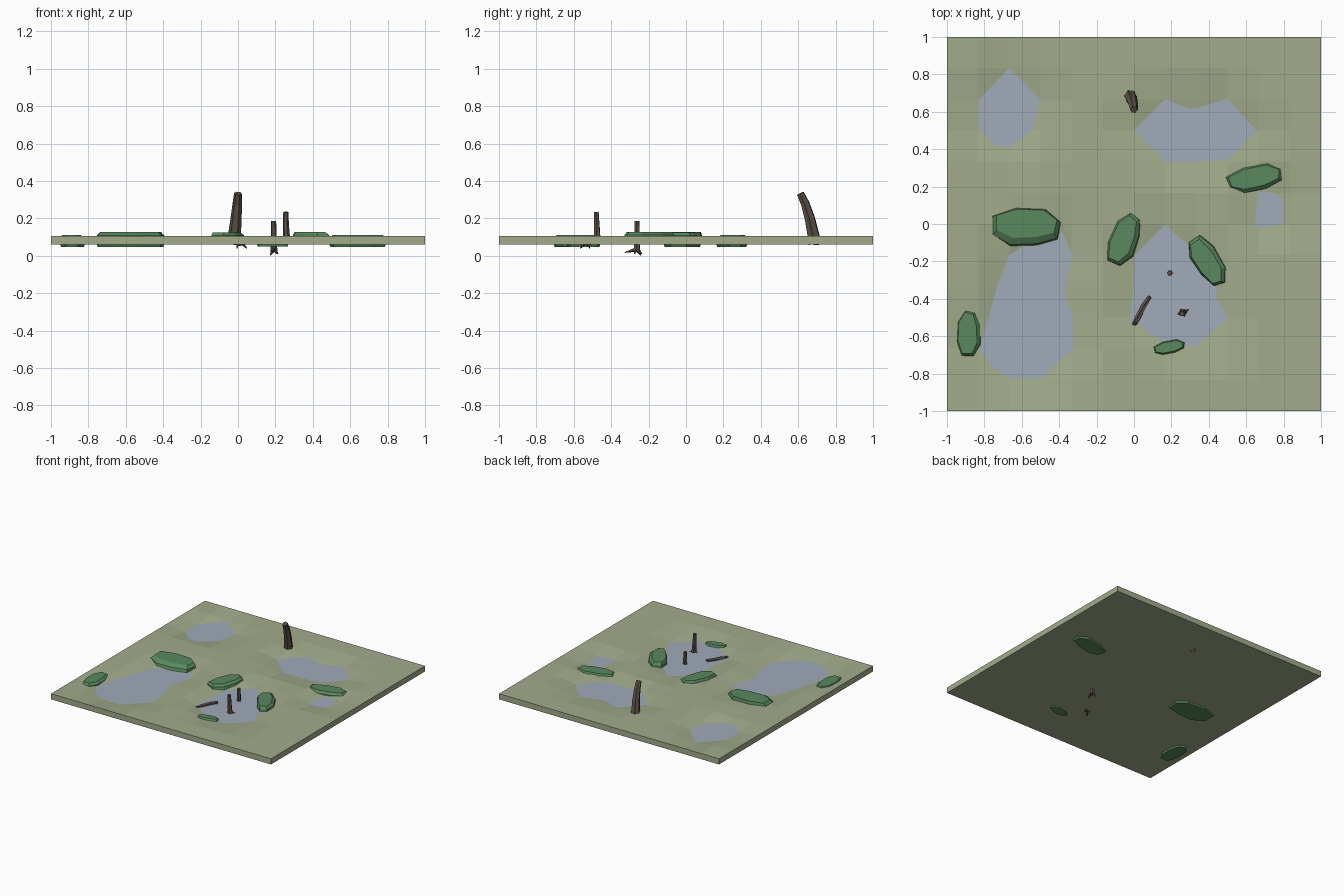
import bpy, bmesh, math, random
from mathutils import Vector

if "Cube" in bpy.data.objects:
    bpy.data.objects.remove(bpy.data.objects["Cube"])

random.seed(4)
TOP, BASE, WATER = 0.106, 0.06, 0.086


def mat(name, rgb):
    m = bpy.data.materials.new(name)
    m.diffuse_color = (*rgb, 1)
    m.use_nodes = True
    m.node_tree.nodes["Principled BSDF"].inputs["Base Color"].default_value = m.diffuse_color
    return m


GRASS = mat("moss_ground", (0.36, 0.41, 0.26))
BLUE = mat("water", (0.35, 0.41, 0.48))
STONE = mat("green_rock", (0.10, 0.25, 0.11))
WOOD = mat("dead_wood", (0.11, 0.085, 0.065))


def finish(name, bm, m):
    bmesh.ops.recalc_face_normals(bm, faces=bm.faces)
    me = bpy.data.meshes.new(name)
    bm.to_mesh(me)
    bm.free()
    me.materials.append(m)
    ob = bpy.data.objects.new(name, me)
    bpy.context.collection.objects.link(ob)
    return ob


# Pond shorelines, seen from above
PONDS = [
    [(-.83, .73), (-.67, .84), (-.6, .73), (-.5, .67), (-.53, .5), (-.67, .4), (-.83, .5)],
    [(0, .5), (.17, .67), (.33, .63), (.5, .67), (.55, .57), (.66, .5), (.61, .34), (.17, .33)],
    [(.6, .17), (.83, .17), (.83, 0), (.67, -.05)],
    [(-.67, -.17), (-.5, -.05), (-.37, 0), (-.33, -.17), (-.36, -.33), (-.33, -.5), (-.33, -.67),
     (-.38, -.79), (-.5, -.83), (-.67, -.83), (-.79, -.78), (-.83, -.67), (-.76, -.42)],
    [(0, -.17), (.17, 0), (.3, -.08), (.42, -.3), (.51, -.46), (.47, -.65), (.33, -.66),
     (.17, -.65), (.05, -.57), (-.02, -.5), (0, -.33)],
]


def shore_distance(p, poly):
    # Signed distance to a shoreline, negative inside the pond
    best, inside = 9, False
    for i, q in enumerate(poly):
        a, b = Vector(poly[i - 1]), Vector(q)
        t = max(0, min(1, (p - a).dot(b - a) / (b - a).length_squared))
        best = min(best, (p - a - t * (b - a)).length)
        if (a.y > p.y) != (b.y > p.y) and p.x < a.x + (p.y - a.y) * (b.x - a.x) / (b.y - a.y):
            inside = not inside
    return -best if inside else best


# Ground slab: grid with sunken pond beds
bm = bmesh.new()
bmesh.ops.create_grid(bm, x_segments=12, y_segments=12, size=1)
for v in bm.verts:
    d = min(shore_distance(v.co.xy, p) for p in PONDS)
    v.co.z = max(BASE + 0.006, min(TOP, WATER + 0.22 * d))
    if max(abs(v.co.x), abs(v.co.y)) > 0.99:
        v.co.z = TOP
rim = [e for e in bm.edges if e.is_boundary]
new = bmesh.ops.extrude_edge_only(bm, edges=rim)["geom"]
for v in new:
    if isinstance(v, bmesh.types.BMVert):
        v.co.z = BASE
bmesh.ops.contextual_create(bm, geom=[e for e in new if isinstance(e, bmesh.types.BMEdge)
                                      and e.is_boundary])
finish("ground", bm, GRASS)

# Water sheet that shows through the pond beds
bm = bmesh.new()
bmesh.ops.create_grid(bm, x_segments=1, y_segments=1, size=0.97)
for v in bm.verts:
    v.co.z = WATER
finish("water", bm, BLUE)


def loft(bm, rings):
    loops = [[bm.verts.new(p) for p in r] for r in rings]
    n = len(loops[0])
    for a, b in zip(loops, loops[1:]):
        for i in range(n):
            bm.faces.new((a[i], a[(i + 1) % n], b[(i + 1) % n], b[i]))
    bm.faces.new(loops[0][::-1])
    bm.faces.new(loops[-1])


def rock(name, x, y, length, width, turn, low, high, shift):
    # Faceted slab-like boulder with an off-centre flat top
    outline = [(1, .25), (.55, .95), (-.35, 1), (-1, .55), (-1, -.45), (-.5, -1), (.3, -.95), (.9, -.6)]
    outline = [(a * random.uniform(.93, 1), b * random.uniform(.92, 1)) for a, b in outline]
    c, s = math.cos(math.radians(turn)), math.sin(math.radians(turn))
    rings = []
    for t, sx, sy, off in ((0, .95, .9, 0), (.35, 1, 1, 0), (.75, .98, .94, .3), (1, .88, .74, 1)):
        ring = []
        for a, b in outline:
            u, w = a * sx * length / 2, (b * sy + shift * off) * width / 2
            ring.append((x + u * c - w * s, y + u * s + w * c, low + t * (high - low)))
        rings.append(ring)
    bm = bmesh.new()
    loft(bm, rings)
    finish(name, bm, STONE)


rock("rock_left", -.57, -.02, .38, .22, 0, .047, .128, .2)
rock("rock_middle", -.05, -.08, .29, .16, 68, .062, .125, .12)
rock("rock_right", .395, -.2, .29, .15, -58, .062, .127, -.12)
rock("rock_far_right", .65, .245, .32, .15, 12, .047, .11, .08)
rock("rock_left_edge", -.885, -.585, .26, .14, 90, .047, .11, .08)
rock("rock_front", .19, -.66, .18, .075, 12, .05, .104, .08)


def tube(bm, path, radii, sides=10, flute=0.0):
    # Tapering fluted tube swept along a path
    pts = [Vector(p) for p in path]
    rings = []
    for k, p in enumerate(pts):
        d = (pts[min(k + 1, len(pts) - 1)] - pts[max(k - 1, 0)]).normalized()
        u = d.cross(Vector((0.1, 1, 0.05))).normalized()
        w = d.cross(u)
        ring = []
        for i in range(sides):
            a = i * math.tau / sides
            r = radii[k] * (1 - flute * (i % 2))
            ring.append(p + (u * math.cos(a) + w * math.sin(a)) * r)
        rings.append(ring)
    loft(bm, rings)


def trunk(name, path, radii, roots):
    # Broken trunk plus splayed roots, each root given by its tip offset
    bm = bmesh.new()
    tube(bm, path, radii, 12, 0.2)
    foot, r = Vector(path[0]), radii[0]
    for tip in roots:
        tip = Vector(tip)
        start = foot + Vector((0, 0, .015))
        tube(bm, [start, foot + tip * .55 + Vector((0, 0, .006)), foot + tip],
             [r * .6, r * .38, r * .12], 5)
    finish(name, bm, WOOD)


trunk("tall_leaning_trunk",
      [(-.02, .69, .065), (-.018, .679, .12), (-.01, .662, .2), (-.004, .637, .28), (0, .611, .334)],
      [.038, .034, .03, .025, .021],
      [(-.02, .055, .01), (.025, .03, 0), (-.04, .02, .01), (.03, -.02, 0)])
trunk("thin_trunk_front",
      [(.262, -.473, .07), (.259, -.475, .1), (.256, -.477, .17), (.256, -.48, .235)],
      [.024, .019, .016, .014],
      [(.035, .02, .012), (-.035, -.012, .012), (.01, -.025, .01), (-.02, .015, .012)])
trunk("thin_trunk_middle",
      [(.192, -.262, .022), (.192, -.262, .06), (.191, -.262, .12), (.19, -.262, .186)],
      [.02, .016, .016, .014],
      [(-.012, -.065, -.004), (.018, .025, -.012), (-.02, .02, -.02), (.022, -.015, -.01)])
trunk("fallen_log",
      [(.005, -.53, .07), (.022, -.5, .083), (.05, -.44, .088), (.085, -.388, .092)],
      [.022, .018, .017, .013],
      [(-.012, -.035, -.03), (-.022, -.01, .01), (.02, -.015, -.015), (.042, .015, -.03)])
